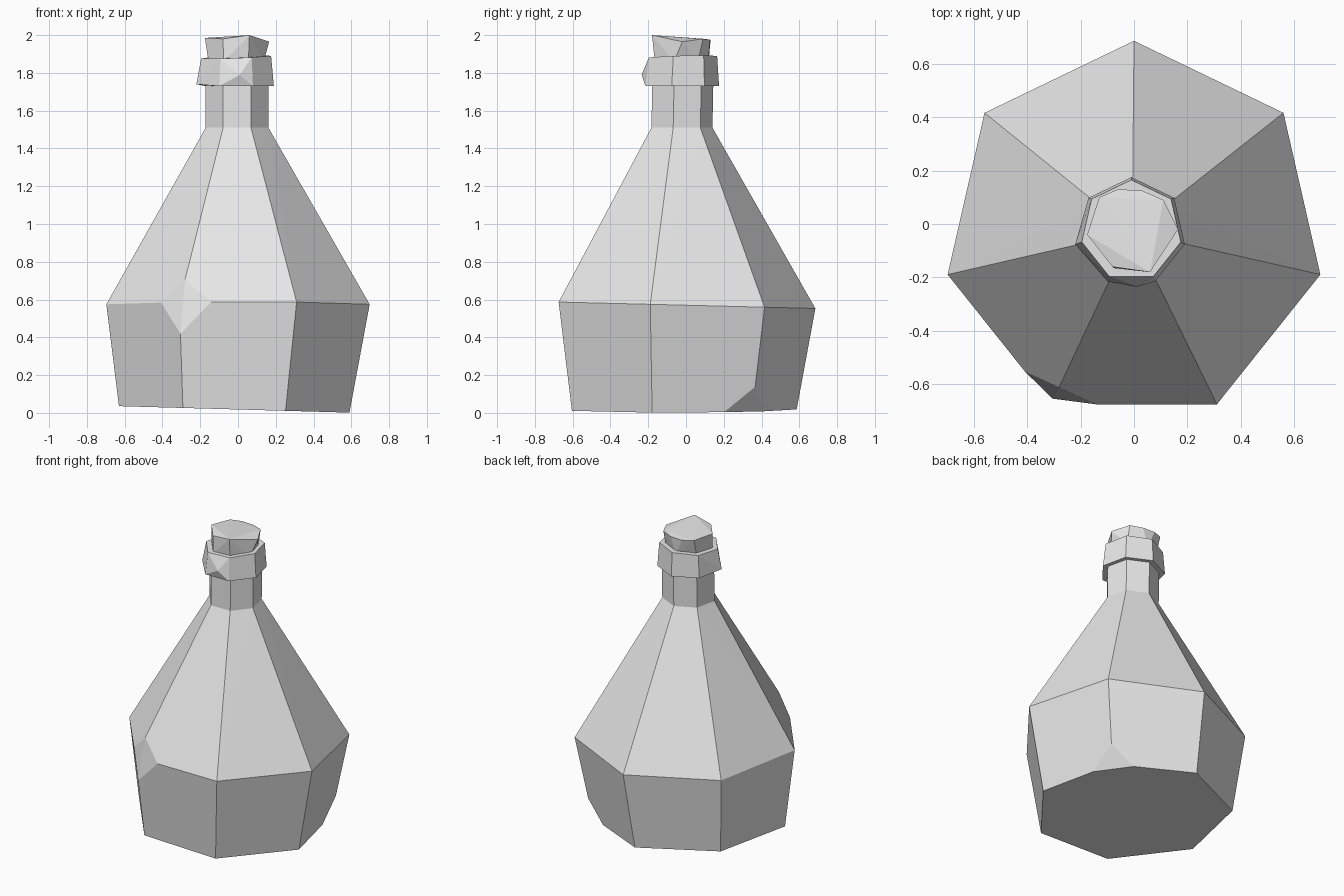
import bpy
import bmesh
import math
from mathutils import Vector

if "Cube" in bpy.data.objects:
    bpy.data.objects.remove(bpy.data.objects["Cube"], do_unlink=True)

SIDES = 7

grey = bpy.data.materials.new("plain_grey")
grey.use_nodes = True
colour = (0.8, 0.8, 0.8, 1)
grey.diffuse_color = colour
grey.node_tree.nodes["Principled BSDF"].inputs["Base Color"].default_value = colour


def ring(radius, z, centre=(0, -0.03), tilt=(0, 0)):
    """Seven-sided ring, first corner at the back, running clockwise from above."""
    points = []
    for i in range(SIDES):
        angle = math.pi / 2 - math.tau * i / SIDES
        x = centre[0] + radius * math.cos(angle)
        y = centre[1] + radius * math.sin(angle)
        points.append(Vector((x, y, z + tilt[0] * x + tilt[1] * y)))
    return points


def chip(corner, cuts):
    """Replace a corner by points part-way along the edges that leave it."""
    return [corner.lerp(end, amount) for end, amount in cuts]


def solid(name, points):
    """Faceted convex solid through the given points."""
    bm = bmesh.new()
    for point in points:
        bm.verts.new(point)
    result = bmesh.ops.convex_hull(bm, input=bm.verts[:])
    unused = [g for g in result["geom_interior"] if isinstance(g, bmesh.types.BMVert)]
    bmesh.ops.delete(bm, geom=unused, context="VERTS")
    bmesh.ops.dissolve_limit(bm, angle_limit=math.radians(0.5),
                             verts=bm.verts[:], edges=bm.edges[:])
    bmesh.ops.recalc_face_normals(bm, faces=bm.faces[:])
    mesh = bpy.data.meshes.new(name)
    bm.to_mesh(mesh)
    bm.free()
    mesh.materials.append(grey)
    obj = bpy.data.objects.new(name, mesh)
    bpy.context.collection.objects.link(obj)
    return obj


# Body: base, shoulder and neck rings, with two chipped corners
base = ring(0.626, 0.018, centre=(-0.02, -0.04), tilt=(-0.028, 0))
shoulder = ring(0.715, 0.57, tilt=(0, -0.025))
collar = ring(0.17, 1.51, centre=(-0.005, -0.03))

shoulder_chip = chip(shoulder[4], [(shoulder[5], 0.25), (shoulder[3], 0.27),
                                   (collar[4], 0.13), (base[4], 0.3)])
base_chip = chip(base[1], [(shoulder[1], 0.24), (base[2], 0.28), (base[0], 0.25)])
body_points = base[:1] + base[2:] + shoulder[:4] + shoulder[5:] + collar
solid("bottle_body", body_points + shoulder_chip + base_chip)

# Neck
solid("bottle_neck", collar + ring(0.17, 1.76, centre=(-0.005, -0.025)))

# Lip: uneven band with a bulge at the front
lip_low = ring(0.205, 1.73, centre=(-0.01, -0.03))
lip_high = ring(0.19, 1.885, centre=(-0.01, -0.025), tilt=(0.04, 0.03))
lip_low[5] += Vector((-0.01, 0, 0.01))
bulge = Vector((0.01, -0.235, 1.79))
solid("bottle_lip", lip_low + lip_high + [bulge])

# Cork: narrower at the foot, rough on top
cork_low = ring(0.15, 1.86, centre=(-0.01, -0.03))
cork_high = [Vector(p) for p in (
    (0.06, -0.18, 2), (-0.08, -0.16, 1.98), (-0.175, -0.04, 1.985),
    (-0.13, 0.1, 1.98), (-0.06, 0.13, 1.975), (0.03, 0.125, 1.975),
    (0.11, 0.09, 1.98), (0.165, -0.02, 1.965))]
solid("cork", cork_low + cork_high)
